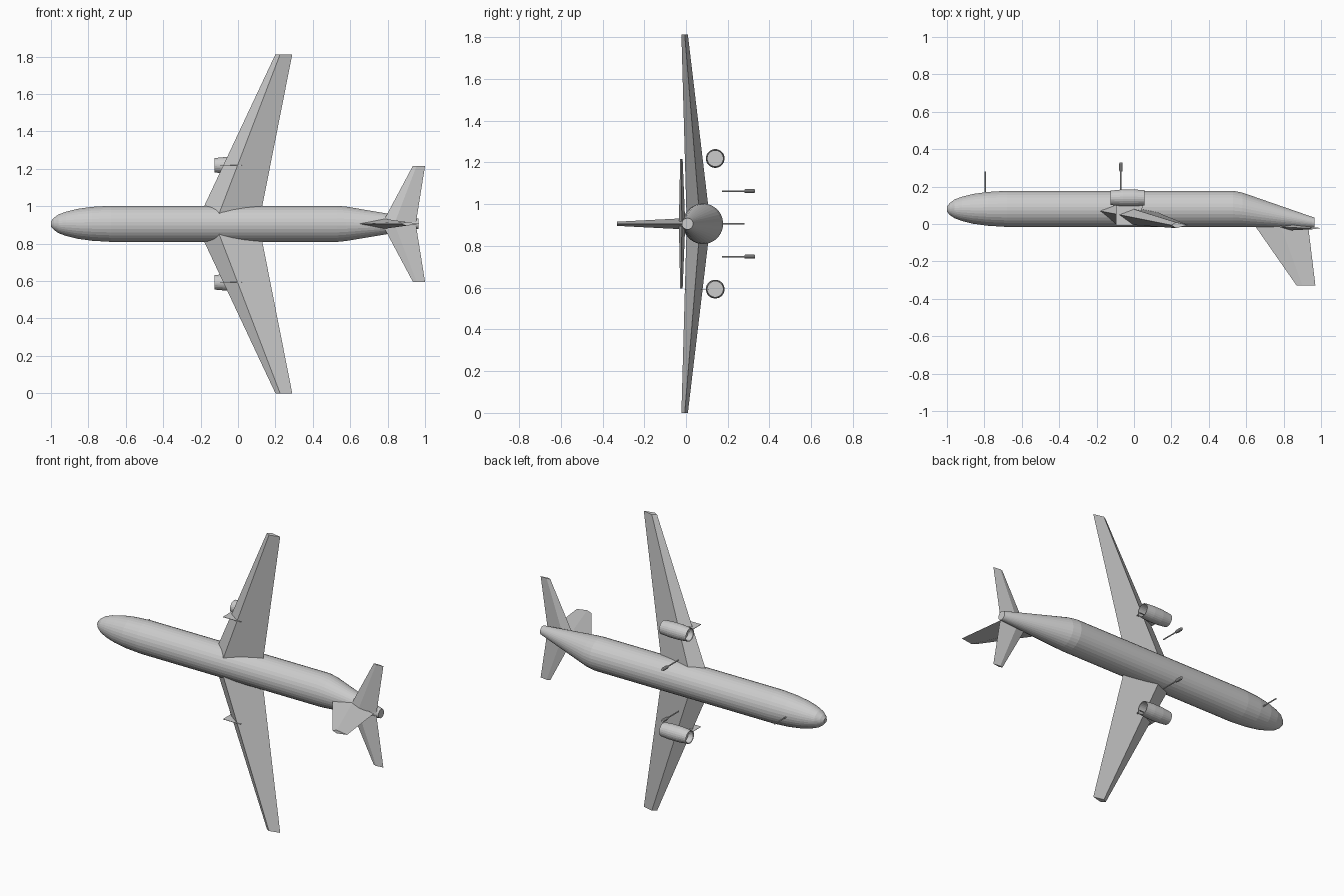
import bpy, bmesh, math
from mathutils import Vector

if "Cube" in bpy.data.objects:
    bpy.data.objects.remove(bpy.data.objects["Cube"])

ZC = 0.906  # height of the fuselage axis (span runs along z)


def finish(name, bm):
    bmesh.ops.recalc_face_normals(bm, faces=bm.faces)
    me = bpy.data.meshes.new(name)
    bm.to_mesh(me)
    bm.free()
    ob = bpy.data.objects.new(name, me)
    bpy.context.collection.objects.link(ob)
    return ob


def loft(name, rings):
    """Skin a list of equal-length point rings and cap both ends."""
    bm = bmesh.new()
    vs = [[bm.verts.new(p) for p in r] for r in rings]
    n = len(vs[0])
    for a, b in zip(vs, vs[1:]):
        for i in range(n):
            j = (i + 1) % n
            bm.faces.new((a[i], a[j], b[j], b[i]))
    bm.faces.new(vs[0])
    bm.faces.new(vs[-1])
    return finish(name, bm)


def tube(name, stations, z, sides, axis='X'):
    """Loft circles; a station is (x, y, radius)."""
    rings = []
    for x, y, r in stations:
        ring = []
        for i in range(sides):
            t = 2 * math.pi * (i + 0.5) / sides
            c, s = r * math.cos(t), r * math.sin(t)
            ring.append((x, y + c, z + s) if axis == 'X' else (x + c, y, z + s))
        rings.append(ring)
    return loft(name, rings)


# Fuselage with rounded nose and upswept tail cone
R = 0.097
tube("fuselage", [(-1, .08, .014), (-.985, .08, .032), (-.96, .081, .05),
                  (-.92, .081, .065), (-.86, .081, .08), (-.78, .081, .091),
                  (-.68, .081, R), (.53, .081, R), (.58, .076, .092),
                  (.965, .007, .027)], ZC, 32)

for side, s in (("left", 1), ("right", -1)):
    # Main wing: diamond section, (LE, top crest, TE, bottom crest)
    root = [(-.202, .074), (-.103, .002), (.121, .064), (-.103, .111)]
    tip = [(.20, -.006), (.225, -.022), (.29, -.006), (.225, .009)]
    loft(side + "_wing", [[(x, y, ZC + s * .05) for x, y in root],
                          [(x, y, ZC + s * .906) for x, y in tip]])

    # Tailplane
    root = [(.775, -.017), (.84, -.034), (.952, -.02), (.84, -.004)]
    tip = [(.935, -.022), (.955, -.028), (1.0, -.022), (.955, -.016)]
    loft(side + "_tailplane", [[(x, y, ZC + s * .01) for x, y in root],
                               [(x, y, ZC + s * .31) for x, y in tip]])

    # Engine nacelle with recessed ends
    ze = ZC + s * .313
    tube(side + "_engine", [(-.09, .14, .034), (-.122, .14, .036), (-.125, .14, .039),
                            (-.06, .14, .045), (.0, .14, .045), (.055, .14, .041),
                            (.055, .14, .037), (.0, .14, .037)], ze, 24)

    # Thin pylon plate joining engine and wing
    plate = [(-.097, -.008), (.02, -.008), (.05, .11), (-.097, .11)]
    loft(side + "_pylon", [[(x, y, ze + d) for x, y in plate] for d in (-.001, .001)])

    # Main gear leg and wheel unit
    zg = ZC + s * .157
    tube(side + "_gear_leg", [(-.07, .172, .004), (-.07, .285, .004)], zg, 8, 'Y')
    tube(side + "_gear_wheels", [(-.07, .28, .008), (-.07, .29, .010),
                                 (-.07, .322, .010), (-.07, .33, .008)], zg, 10, 'Y')

# Vertical fin: LE, side crest, TE, side crest
loft("tail_fin", [
    [(.64, 0, ZC), (.78, 0, ZC + .027), (.93, 0, ZC), (.78, 0, ZC - .027)],
    [(.87, -.33, ZC), (.90, -.33, ZC + .01), (.97, -.33, ZC), (.90, -.33, ZC - .01)]])

# Nose gear leg
tube("nose_gear_leg", [(-.795, .17, .004), (-.795, .28, .004)], ZC, 8, 'Y')
